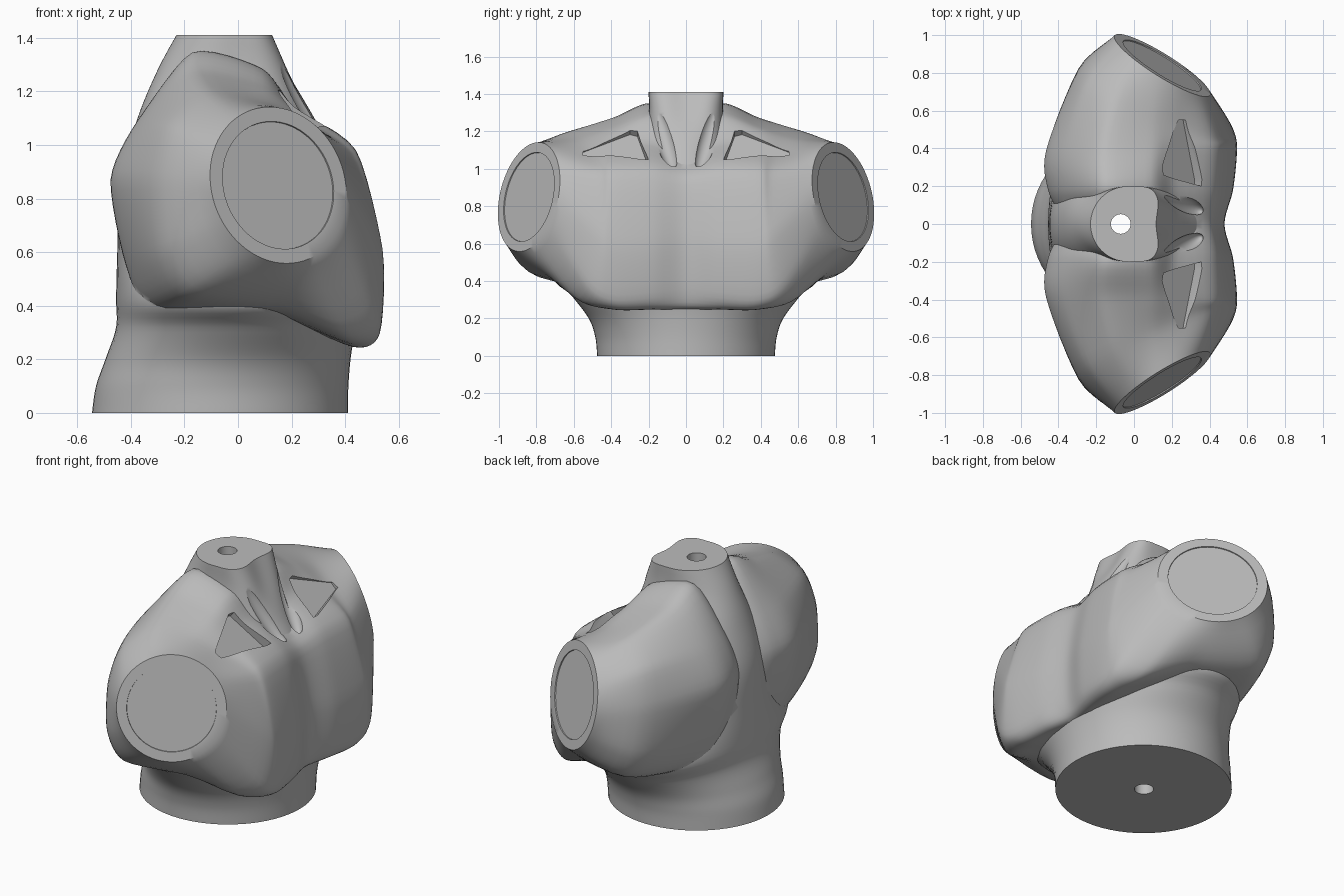
import bpy, bmesh
from math import sin, cos, pi, radians
from mathutils import Vector as V

if "Cube" in bpy.data.objects:
    bpy.data.objects.remove(bpy.data.objects["Cube"])

grey = bpy.data.materials.new("matte grey")
grey.use_nodes = True
grey.diffuse_color = (0.5, 0.5, 0.5, 1)
grey.node_tree.nodes["Principled BSDF"].inputs["Base Color"].default_value = (0.5, 0.5, 0.5, 1)


def spline(p, closed, steps, pull):
    """Curve through all given points; a lower pull gives tighter corners."""
    n, out = len(p), []
    for i in range(n if closed else n - 1):
        if closed:
            a, b, c, d = (p[(i + k) % n] for k in (-1, 0, 1, 2))
        else:
            a, b, c, d = (p[min(max(i + k, 0), n - 1)] for k in (-1, 0, 1, 2))
        start, end = (c - a) * pull, (d - b) * pull
        for s in range(steps):
            t = s / steps
            ease = t * t * (3 - 2 * t)
            out.append(b + (c - b) * ease + start * (t * (1 - t) ** 2) - end * (t * t * (1 - t)))
    return out if closed else out + [p[-1]]


def loft(name, rings, pull, rim=0):
    """Skin through the rings; rim cuts a shallow recessed disc in each end."""
    lines = [spline(list(line), False, 6, pull) for line in zip(*rings)]
    bm = bmesh.new()
    grid = [[bm.verts.new(v) for v in line] for line in lines]
    n, m = len(grid), len(grid[0])
    for i in range(n):
        for j in range(m - 1):
            k = (i + 1) % n
            bm.faces.new((grid[i][j], grid[k][j], grid[k][j + 1], grid[i][j + 1]))
    caps = [bm.faces.new([line[e] for line in grid]) for e in (0, -1)]
    bmesh.ops.recalc_face_normals(bm, faces=bm.faces)
    if rim:
        bmesh.ops.inset_individual(bm, faces=caps, thickness=rim)
        bmesh.ops.inset_individual(bm, faces=caps, thickness=.001, depth=-.006)
    return finish(name, bm)


def finish(name, bm):
    mesh = bpy.data.meshes.new(name)
    bm.to_mesh(mesh)
    bm.free()
    mesh.materials.append(grey)
    ob = bpy.data.objects.new(name, mesh)
    bpy.context.collection.objects.link(ob)
    return ob


def combine(target, tool, operation):
    mod = target.modifiers.new("combine", "BOOLEAN")
    mod.operation, mod.solver, mod.object = operation, "EXACT", tool
    bpy.context.view_layer.objects.active = target
    bpy.ops.object.modifier_apply(modifier=mod.name)
    bpy.data.objects.remove(tool)


# Chest and shoulders: side profiles (x, z) from the breastbone outwards
centre = [(-.38, .85), (-.33, 1), (-.17, 1.2), (.1, 1.16), (.25, 1.07), (.41, .95), (.475, .62),
          (.47, .33), (.4, .25), (0, .4), (-.3, .45), (-.38, .6)]
inner = [(-.455, .87), (-.37, 1.08), (-.17, 1.345), (.09, 1.285), (.21, 1.14), (.43, .98), (.52, .6),
         (.51, .31), (.42, .25), (.05, .4), (-.3, .4), (-.41, .58)]
middle = [(-.465, .87), (-.37, 1.08), (-.17, 1.27), (.09, 1.22), (.21, 1.135), (.44, .98), (.54, .6),
          (.53, .3), (.43, .25), (.1, .37), (-.31, .375), (-.41, .55)]
outer = [(-.3, .87), (-.25, 1.07), (-.1, 1.19), (.1, 1.16), (.24, 1.09), (.42, .97), (.52, .66),
         (.51, .38), (.39, .31), (.15, .39), (-.18, .44), (-.28, .6)]


def profile(points, y, lean=0):
    ring = [V((x, y - lean * (.62 * x + .24 * (z - .85)), z)) for x, z in points]
    return spline(ring, True, 6, .36)


# The arm socket is a tilted circle, its points spaced like the profiles
normal = V((.52, .83, .2)).normalized()
across = V((.83, -.52, 0)).normalized()
upward = across.cross(normal)
socket = [V((.15, .84, .85)) + (across * cos(a) + upward * sin(a)) * .298
          for a in (pi - 2 * pi * i / 72 for i in range(72))]
half = [profile(inner, .18), profile(middle, .39), profile(outer, .67, .7), socket]
mirrored = [[V((p.x, -p.y, p.z)) for p in ring] for ring in reversed(half)]
torso = loft("torso", mirrored + [profile(centre, 0)] + half, .45, .055)

# Waist, spine and neck: height, back x, front x, half width, front and back squareness
levels = [(0, -.545, .41, .475, 1, 1), (.1, -.53, .412, .485, 1, 1), (.2, -.495, .42, .52, 1, 1),
          (.32, -.455, .435, .61, 1, 1), (.43, -.455, .42, .7, 1, 1), (.62, -.45, .4, .48, 1, .8),
          (.87, -.44, .41, .3, 1, .6), (1.1, -.375, .285, .23, .7, .6),
          (1.28, -.3, .21, .2, .5, .9), (1.41, -.23, .147, .2, .4, 1)]
rings = []
for z, back, front, width, square, rear in levels:
    mid = max((back + front) / 2, back + width) if z > 1.2 else (back + front) / 2
    dent = .03 if z > 1.2 else 0
    ring = []
    for i in range(64):
        c, s = cos(i * pi / 32), sin(i * pi / 32)
        if c > 1e-6:
            x = mid + (front - mid) * c ** square - dent * c ** 8
        else:
            x = mid - (mid - back) * max(-c, 0) ** rear
        ring.append(V((x, width * s, z)))
    rings.append(ring)
combine(torso, loft("trunk", rings, .5), "UNION")

# Collarbone pockets and hollows beside the throat
out = V((.68, 0, .74))
corners = [V((.34, .2, 1.03)), V((.34, .24, 1.03)), V((.28, .55, 1.08)),
           V((.25, .55, 1.11)), V((.15, .3, 1.205)), V((.15, .26, 1.195))]
for side in (1, -1):
    bm = bmesh.new()
    floor, lid = ([bm.verts.new((p.x, p.y * side, p.z)) for p in (c + out * d for c in corners)]
                  for d in (-.03, .15))
    bm.faces.new(floor)
    bm.faces.new(lid)
    for i in range(6):
        k = (i + 1) % 6
        bm.faces.new((floor[i], floor[k], lid[k], lid[i]))
    bmesh.ops.recalc_face_normals(bm, faces=bm.faces)
    combine(torso, finish("pocket_cutter", bm), "DIFFERENCE")

    bm = bmesh.new()
    bmesh.ops.create_uvsphere(bm, u_segments=24, v_segments=16, radius=1)
    hollow = finish("hollow_cutter", bm)
    hollow.scale = (.05, .05, .21)
    hollow.rotation_euler = V((-.18, .1 * side, .33)).to_track_quat("Z", "Y").to_euler()
    hollow.location = (.26, .12 * side, 1.17)
    bpy.context.view_layer.update()
    combine(torso, hollow, "DIFFERENCE")

# Mounting hole through the whole body
bm = bmesh.new()
bmesh.ops.create_cone(bm, cap_ends=True, segments=32, radius1=.052, radius2=.052, depth=4)
bore = finish("bore_cutter", bm)
bore.location.x = -.07
bpy.context.view_layer.update()
combine(torso, bore, "DIFFERENCE")

bpy.ops.object.select_all(action="DESELECT")
torso.select_set(True)
bpy.context.view_layer.objects.active = torso
bpy.ops.object.shade_smooth_by_angle(angle=radians(32))
